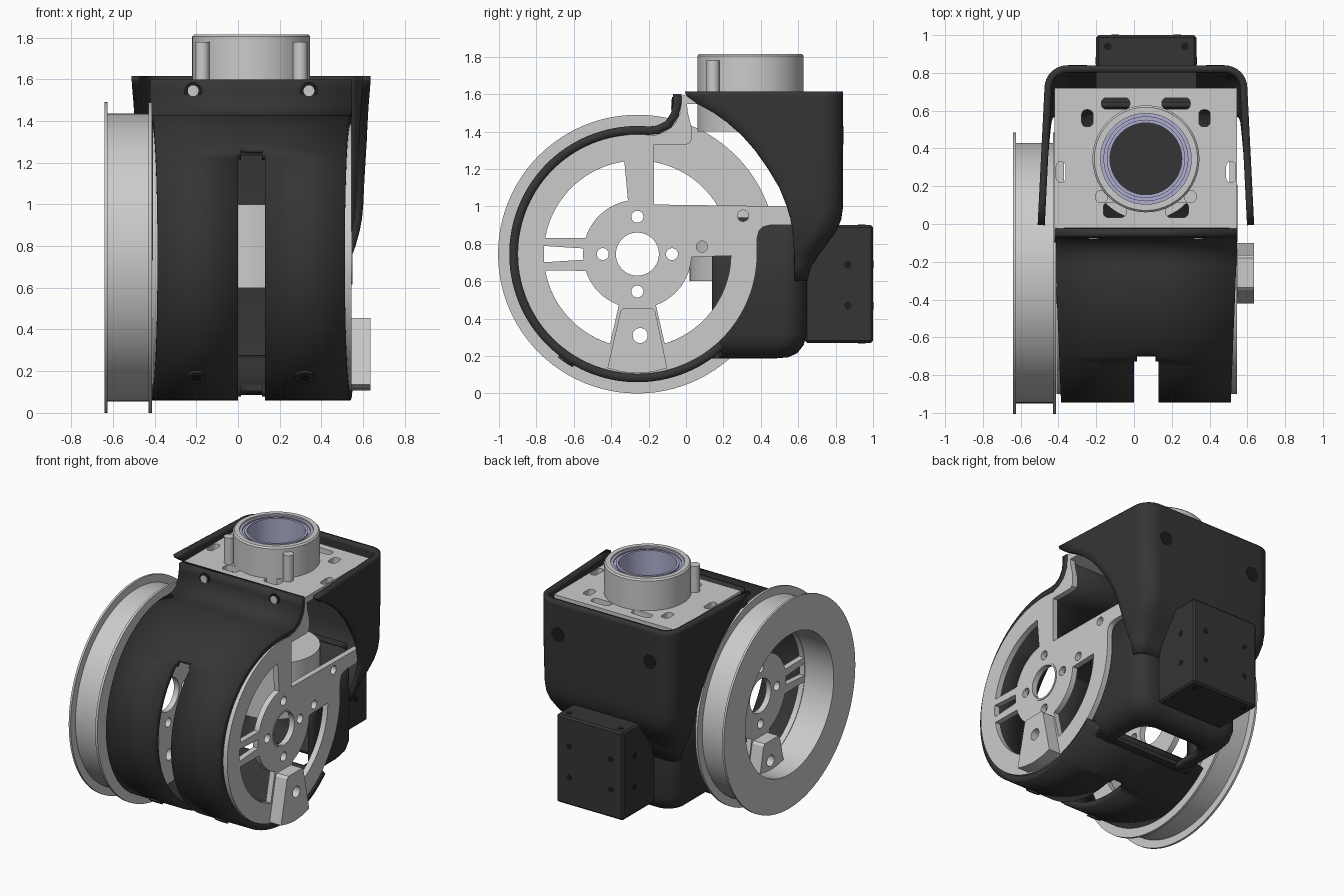
import bpy, bmesh
from math import sin, cos, pi, radians
from mathutils import Vector, Matrix

if "Cube" in bpy.data.objects:
    bpy.data.objects.remove(bpy.data.objects["Cube"])

MX = 0.063                 # middle of the body in x
CY, CZ = -0.26, 0.745      # wheel axis


def mat(name, rgb):
    m = bpy.data.materials.new(name)
    m.diffuse_color = (*rgb, 1)
    m.use_nodes = True
    m.node_tree.nodes["Principled BSDF"].inputs["Base Color"].default_value = m.diffuse_color
    return m


DARK = mat("dark_plastic", (0.035, 0.035, 0.035))
BLACK = mat("recess_black", (0.012, 0.012, 0.012))
LILAC = mat("bearing_lilac", (0.42, 0.42, 0.62))


def add(name, mesh, m=None):
    ob = bpy.data.objects.new(name, mesh)
    bpy.context.collection.objects.link(ob)
    if m:
        mesh.materials.append(m)
    return ob


def from_bm(name, bm, m=None):
    me = bpy.data.meshes.new(name)
    bm.to_mesh(me)
    bm.free()
    return add(name, me, m)


def box(name, lo, hi, m=None, bevel=0, seg=1):
    bm = bmesh.new()
    bmesh.ops.create_cube(bm, size=1)
    for v in bm.verts:
        v.co = [l + (c + 0.5) * (h - l) for c, l, h in zip(v.co, lo, hi)]
    if bevel:
        bmesh.ops.bevel(bm, geom=bm.edges[:], offset=bevel, segments=seg, affect='EDGES')
    return from_bm(name, bm, m)


def cyl(name, p, d, r, depth, m=None, n=32):
    bm = bmesh.new()
    rot = Vector(d).to_track_quat('Z', 'Y').to_matrix().to_4x4()
    bmesh.ops.create_cone(bm, cap_ends=True, segments=n, radius1=r, radius2=r, depth=depth,
                          matrix=Matrix.Translation(p) @ rot)
    return from_bm(name, bm, m)


def lathe(name, prof, frame, m=None, n=96):
    """Turn a closed (radius, height) profile round the local z axis of frame."""
    bm = bmesh.new()
    rings = [[bm.verts.new(frame @ Vector((r * cos(2 * pi * i / n), r * sin(2 * pi * i / n), h)))
              for r, h in prof] for i in range(n)]
    k = len(prof)
    for i in range(n):
        a, b = rings[i], rings[(i + 1) % n]
        for j in range(k):
            bm.faces.new((a[j], b[j], b[(j + 1) % k], a[(j + 1) % k]))
    bmesh.ops.recalc_face_normals(bm, faces=bm.faces)
    return from_bm(name, bm, m)


def flat(name, loops, mid, thick, side=True, m=None):
    """Extrude filled outlines with holes; side=True stands them in the y-z plane."""
    cu = bpy.data.curves.new(name, 'CURVE')
    cu.dimensions, cu.fill_mode, cu.extrude = '2D', 'BOTH', thick / 2
    for pts in loops:
        s = cu.splines.new('POLY')
        s.points.add(len(pts) - 1)
        for p, q in zip(s.points, pts):
            p.co = (q[0], q[1], 0, 1)
        s.use_cyclic_u = True
    tmp = add("tmp", cu)
    me = bpy.data.meshes.new_from_object(tmp.evaluated_get(bpy.context.evaluated_depsgraph_get()))
    bpy.data.objects.remove(tmp)
    bm = bmesh.new()
    bm.from_mesh(me)
    if side:
        bm.transform(Matrix(((0, 0, 1, mid), (1, 0, 0, 0), (0, 1, 0, 0), (0, 0, 0, 1))))
    else:
        bm.transform(Matrix.Translation((0, 0, mid)))
    bmesh.ops.remove_doubles(bm, verts=bm.verts, dist=1e-5)
    bmesh.ops.recalc_face_normals(bm, faces=bm.faces)
    return from_bm(name, bm, m)


def skin(name, rows, m, thick, skip=lambda i, j: False):
    """Grid of points turned into a wall that thickens inward."""
    bm = bmesh.new()
    vs = [[bm.verts.new(p) for p in row] for row in rows]
    for i in range(len(vs) - 1):
        for j in range(len(vs[0]) - 1):
            if not skip(i, j):
                bm.faces.new((vs[i][j], vs[i][j + 1], vs[i + 1][j + 1], vs[i + 1][j]))
    ob = from_bm(name, bm, m)
    so = ob.modifiers.new("wall", 'SOLIDIFY')
    so.thickness, so.offset = thick, 1
    return ob


def arc(r, a0, a1, n=24, c=(CY, CZ)):
    return [(c[0] + r * cos(radians(a0 + (a1 - a0) * i / n)),
             c[1] + r * sin(radians(a0 + (a1 - a0) * i / n))) for i in range(n + 1)]


def circle(y, z, r, n=32):
    return arc(r, 0, 360, n, (y, z))[:-1]


# Drive wheel with two flanges
to_x = Matrix.Translation((0, CY, CZ)) @ Matrix.Rotation(pi / 2, 4, 'Y')
lathe("drive_wheel", [(.5, -.64), (.745, -.64), (.745, -.625), (.69, -.625), (.69, -.43),
                      (.745, -.43), (.745, -.413), (.5, -.413)], to_x)

# Spoked side plates with the arm toward the back
outline = arc(.64, 82, 360, 80) + [(.38, .83), (.39, .87), (.41, .89), (.45, .9), (.6, .9), (.6, 1.0),
          (-.17, 1.01), (-.17, 1.33), (0, 1.33), (.02, 1.34), (.03, 1.36), (.03, 1.42), (.01, 1.5),
          (0, 1.59), (-.025, 1.59), (-.03, 1.5), (-.06, 1.44), (-.11, 1.4)]
holes = [arc(.5, 98, 170) + arc(.29, 163, 100), arc(.5, 175, 185, 6) + arc(.29, 186, 174, 6),
         arc(.5, 190, 253) + arc(.29, 250, 198), arc(.5, 287, 359) + arc(.29, 357, 290),
         circle(CY, CZ, .12), circle(.305, .95, .03), circle(.085, .785, .03), circle(-.245, .31, .04)]
holes += [circle(CY + .185 * dy, CZ + .2 * dz, .032) for dy, dz in ((1, 0), (-1, 0), (0, 1), (0, -1))]
wedge = [[(-.42, .135), (-.34, .115), (-.26, .108), (-.18, .115), (-.1, .135), (-.165, .44),
          (-.18, .455), (-.335, .455), (-.35, .44)], circle(-.245, .31, .04)]
for tag, px, wx in (("right", .525, .59), ("left", -.39, -.455)):
    flat(tag + "_side_plate", [outline] + holes, px, .04)
    flat(tag + "_foot_block", wedge, wx, .09)
lathe("hub_ring", [(.115, .53), (.128, .53), (.128, .549), (.115, .549)], to_x, n=48)

# Curved front cover with a long slot
angles = list(range(85, 314, 3))
prof = [(-.07, 1.6), (-.07, 1.55), (-.08, 1.5), (-.11, 1.455), (-.155, 1.432)]
first = len(prof)
prof += [(CY + .685 * cos(radians(a)), CZ + .685 * sin(radians(a))) for a in angles]
rows = []
for y, z in prof:
    h = .485 - .035 * max(0, (-.05 - y) / .88)
    rows.append([(x, y, z) for x in (MX - h, 0, .015, .115, .13, MX + h)])


def in_slot(i, j):
    a = angles[min(max(i - first, 0), len(angles) - 1)]
    return (j == 2 and 130 <= a < 286) or (j in (1, 3) and 133 <= a < 283)


skin("front_cover", rows, DARK, .045, in_slot)
for x in (-.2, .32):
    d = Vector((0, -.38, -.57)).normalized()
    c = Vector((x, CY, CZ))
    cyl("cover_screw", c + d * .685, d, .047, .02, DARK)
    cyl("cover_screw_socket", c + d * .69, d, .024, .014, BLACK, 6)
for x in (-.215, .34):
    cyl("strip_screw_rim", (x, -.07, 1.54), (0, 1, 0), .045, .01, BLACK)
    cyl("strip_screw", (x, -.07, 1.545), (0, 1, 0), .026, .02)


# Rear housing: a U-shaped shell that narrows downward
def u_row(z, h, taper, s, yf, yb, rad=.12):
    r = max(.01, min(rad, yb - yf - .01))
    half = []
    for i in range(7):
        y = yf + (yb - r - yf) * i / 6
        half.append(((h - taper * y) * s, y))
    w = half[-1][0] - r
    half += [(w + r * cos(pi / 2 * i / 8), yb - r + r * sin(pi / 2 * i / 8)) for i in range(1, 9)]
    return [(MX + x, y, z) for x, y in half] + [(MX - x, y, z) for x, y in reversed(half)]


levels = [(1.615, 1, -.005, .84), (1.59, 1, .005, .84), (1.55, 1, .06, .84), (1.5, 1, .15, .84),
          (1.45, 1, .22, .84), (1.38, 1, .3, .84), (1.3, 1, .37, .84), (1.2, .995, .44, .84),
          (1.1, .99, .5, .84), (1.0, .985, .54, .84), (.93, .975, .56, .83), (.87, .955, .57, .805),
          (.8, .92, .575, .755), (.74, .88, .58, .71), (.68, .83, .58, .67), (.6, .79, .58, .648)]
skin("rear_housing", [u_row(z, .573, .05, s, yf, yb) for z, s, yf, yb in levels], DARK, .038)
lower = [(.94, 0), (.6, 0), (.32, 0), (.26, .015), (.215, .05), (.193, .1), (.188, .16)]
skin("lower_housing", [u_row(z, .425 - i, 0, 1, .14, .645 - i) for z, i in lower], DARK, .03)
box("housing_cross_bar", (-.33, .14, .188), (.455, .19, .235), DARK, .01, 2)
for x in (-.3, .43):
    cyl("housing_screw_recess", (x, .838, 1.38), (0, 1, 0), .05, .01, BLACK)

# Motor can behind the slot
cyl("motor_can", (MX, .32, .8), (0, 0, 1), .3, .4, None, 64)

# Top plate with slots
def rect(x, y, w, h, r=.025):
    return sum((arc(r, a, a + 90, 5, (x + sx * (w / 2 - r), y + sy * (h / 2 - r)))
                for a, sx, sy in ((0, 1, 1), (90, -1, 1), (180, -1, -1), (270, 1, -1))), [])


slots = [rect(MX + s * dx, y, w, h) for s in (-1, 1)
         for dx, y, w, h in ((.16, .638, .15, .06), (.165, .075, .12, .08), (.31, .56, .06, .09),
                             (.45, .275, .05, .11))]
flat("top_plate", [[(-.42, -.022), (.545, -.022), (.545, .72), (-.42, .72)],
                   circle(MX, .345, .24, 64)] + slots, 1.57, .045, False)
box("top_plate_back_bridge", (-.2, .71, 1.5), (.33, .81, 1.54), DARK)

# Neck tube, bearing and ears
up = Matrix.Translation((MX, .345, 0))
lathe("neck_tube", [(.24, 1.4), (.283, 1.4), (.283, 1.805), (.273, 1.815), (.24, 1.815)], up)
lathe("bearing_outer", [(.222, 1.7), (.243, 1.7), (.243, 1.805), (.222, 1.805)], up, LILAC)
lathe("bearing_seal", [(.205, 1.7), (.224, 1.7), (.224, 1.795), (.205, 1.795)], up, LILAC)
lathe("bearing_inner", [(.19, 1.42), (.207, 1.42), (.207, 1.805), (.19, 1.805)], up, LILAC)
cyl("neck_floor", (MX, .345, 1.42), (0, 0, 1), .242, .02, DARK, 64)
for s in (-1, 1):
    cyl("neck_ear", (MX + s * .235, .145, 1.67), (0, 0, 1), .035, .22, None, 24)

# Connector box at the back
bx = box("rear_box", (-.2, .635, .27), (.33, 1.0, .9), DARK, .012, 1)
for z in (.47, .69):
    for x in (-.2, .33):
        cyl("box_hole", (x, .865, z), (1, 0, 0), .02, .006, BLACK, 20)
    for x in (-.1, .23):
        cyl("box_hole", (x, 1.0, z), (0, 1, 0), .02, .004, BLACK, 20)
for x in (-.14, .27):
    for z in (.27, .9):
        cyl("box_hole", (x, .94, z), (0, 0, 1), .02, .006, BLACK, 20)

# Smooth shading on the round surfaces
for ob in bpy.context.scene.objects:
    ob.select_set(True)
    bpy.context.view_layer.objects.active = ob
bpy.ops.object.shade_smooth_by_angle(angle=radians(32))
